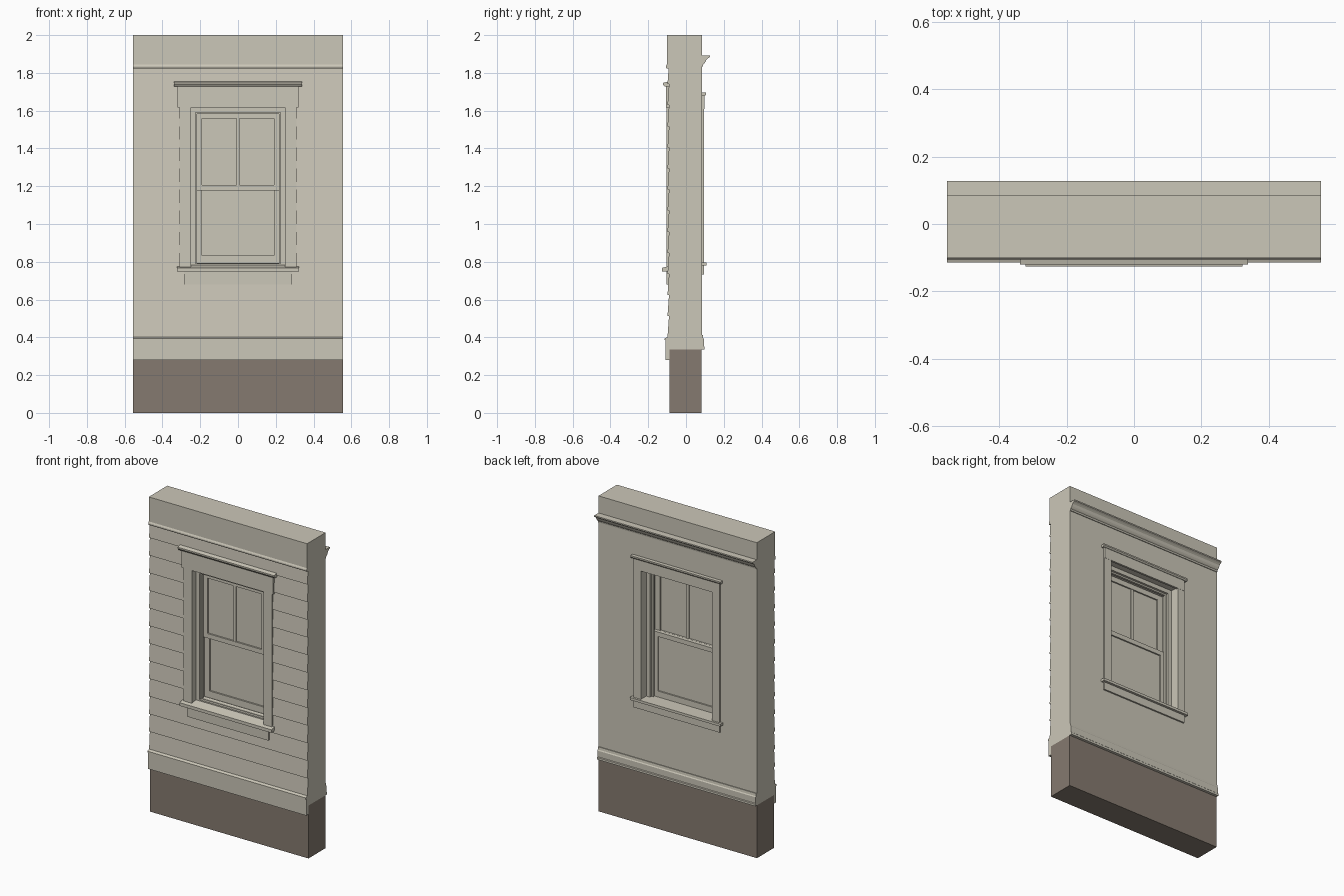
import bpy, bmesh

cube = bpy.data.objects.get("Cube")
if cube:
    bpy.data.objects.remove(cube, do_unlink=True)


def material(name, rgb):
    m = bpy.data.materials.new(name)
    m.use_nodes = True
    m.diffuse_color = (*rgb, 1)
    m.node_tree.nodes["Principled BSDF"].inputs["Base Color"].default_value = (*rgb, 1)
    return m


CREAM = material("warm cream paint", (0.60, 0.57, 0.48))
BROWN = material("brown foundation", (0.235, 0.195, 0.16))


def finish(name, bm, mat):
    bmesh.ops.recalc_face_normals(bm, faces=bm.faces)
    mesh = bpy.data.meshes.new(name)
    bm.to_mesh(mesh)
    bm.free()
    mesh.materials.append(mat)
    ob = bpy.data.objects.new(name, mesh)
    bpy.context.collection.objects.link(ob)
    return ob


def moulding(name, x0, x1, profile, mat=CREAM):
    """Extrude a (y, z) profile along x."""
    bm = bmesh.new()
    ends = [[bm.verts.new((x, y, z)) for y, z in profile] for x in (x0, x1)]
    for end in ends:
        bm.faces.new(end)
    n = len(profile)
    for i in range(n):
        j = (i + 1) % n
        bm.faces.new((ends[0][i], ends[0][j], ends[1][j], ends[1][i]))
    return finish(name, bm, mat)


def box(name, x0, x1, y0, y1, z0, z1, mat=CREAM):
    return moulding(name, x0, x1, [(y0, z0), (y1, z0), (y1, z1), (y0, z1)], mat)


def ring(name, outer, inner, y0, y1):
    """Rectangular frame; outer and inner are (half width, bottom, top)."""
    bm = bmesh.new()
    loops = []
    for (w, b, t), y in ((outer, y0), (outer, y1), (inner, y1), (inner, y0)):
        loops.append([bm.verts.new((x, y, z)) for x, z in ((-w, b), (w, b), (w, t), (-w, t))])
    for k in range(4):
        a, b = loops[k], loops[(k + 1) % 4]
        for i in range(4):
            j = (i + 1) % 4
            bm.faces.new((a[i], a[j], b[j], b[i]))
    return finish(name, bm, CREAM)


W = 0.555                        # half width of the wall
FRONT, BACK = -0.088, 0.084      # faces of the wall core
OPENING = (0.25, 0.775, 1.617)

# Foundation and wall core
box("foundation", -W, W, -0.087, 0.082, 0, 0.335, BROWN)
ring("wall", (W, 0.335, 2), OPENING, FRONT, BACK)

# Lapped siding, split on both sides of the window
STEP = 0.1117
for i in range(13):
    z = 0.40 + STEP * i
    board = [(FRONT + 0.004, z), (-0.098, z), (-0.090, z + STEP), (FRONT + 0.004, z + STEP)]
    if 3 <= i <= 10:
        moulding("siding_right", -W, -0.28, board)
        moulding("siding_left", 0.28, W, board)
    else:
        moulding("siding", -W, W, board)

# Frieze and water table on the outside
box("frieze", -W, W, -0.101, FRONT, 1.835, 2)
moulding("frieze_bed", -W, W, [(FRONT, 1.824), (-0.103, 1.824), (-0.106, 1.83), (-0.106, 1.836),
                               (-0.101, 1.845), (FRONT, 1.845)])
box("skirt_board", -W, W, -0.109, -0.087, 0.28, 0.39)
moulding("skirt_cap", -W, W, [(FRONT, 0.385), (-0.115, 0.385), (-0.115, 0.394), (FRONT, 0.405)])

# Crown and baseboard on the inside
moulding("crown", -W, W, [(BACK, 1.835), (0.089, 1.835), (0.091, 1.845), (0.097, 1.85), (0.103, 1.858),
                          (0.109, 1.871), (0.117, 1.878), (0.127, 1.884), (0.127, 1.892), (BACK, 1.892)])
moulding("baseboard", -W, W, [(0.08, 0.335), (0.099, 0.335), (0.099, 0.348), (0.095, 0.352),
                              (0.095, 0.39), (0.091, 0.396), (0.089, 0.412), (BACK, 0.412)])

# Outside window trim
for side, s in (("right", -1), ("left", 1)):
    x0, x1 = sorted((s * 0.25, s * 0.31))
    box("outer_casing_" + side, x0, x1, -0.103, FRONT, 0.77, 1.627)
    x0, x1 = sorted((s * 0.25, s * 0.302))
    box("inner_casing_" + side, x0, x1, BACK, 0.096, 0.79, 1.61)
box("outer_header", -0.32, 0.32, -0.107, FRONT, 1.617, 1.728)
moulding("outer_header_cap", -0.338, 0.338, [(FRONT, 1.728), (-0.114, 1.728), (-0.121, 1.738),
                                             (-0.121, 1.747), (FRONT, 1.756)])
moulding("outer_sill_nose", -0.322, 0.322, [(FRONT, 0.748), (-0.126, 0.748), (-0.126, 0.768), (FRONT, 0.777)])
moulding("outer_sill", -0.25, 0.25, [(FRONT, 0.77), (-0.02, 0.77), (-0.02, 0.794), (FRONT, 0.777)])
box("outer_apron", -0.285, 0.285, -0.102, FRONT, 0.68, 0.748)

# Inside window trim
box("inner_header", -0.302, 0.302, BACK, 0.097, 1.61, 1.682)
moulding("inner_header_cap", -0.315, 0.315, [(BACK, 1.678), (0.1, 1.678), (0.107, 1.686),
                                             (0.107, 1.695), (BACK, 1.695)])
box("inner_stool", -0.318, 0.318, BACK, 0.109, 0.78, 0.796)
box("inner_stool_bed", -0.25, 0.25, 0.02, BACK, 0.77, 0.796)
box("inner_apron", -0.302, 0.302, BACK, 0.094, 0.732, 0.78)

# Window frame, stops and sashes
ring("window_frame", OPENING, (0.225, 0.79, 1.59), -0.066, 0.04)
ring("outer_stop", (0.23, 0.785, 1.595), (0.217, 0.793, 1.583), -0.05, -0.036)
ring("inner_stop", (0.23, 0.785, 1.595), (0.212, 0.796, 1.58), 0.012, 0.026)
ring("upper_sash", (0.226, 1.178, 1.59), (0.19, 1.207, 1.558), -0.036, -0.013)
ring("lower_sash", (0.226, 0.788, 1.207), (0.19, 0.833, 1.178), -0.012, 0.011)
box("upper_pane", -0.192, 0.192, -0.026, -0.022, 1.2, 1.565)
box("lower_pane", -0.192, 0.192, -0.002, 0.002, 0.826, 1.185)
box("upper_muntin", -0.009, 0.009, -0.034, -0.015, 1.2, 1.565)
